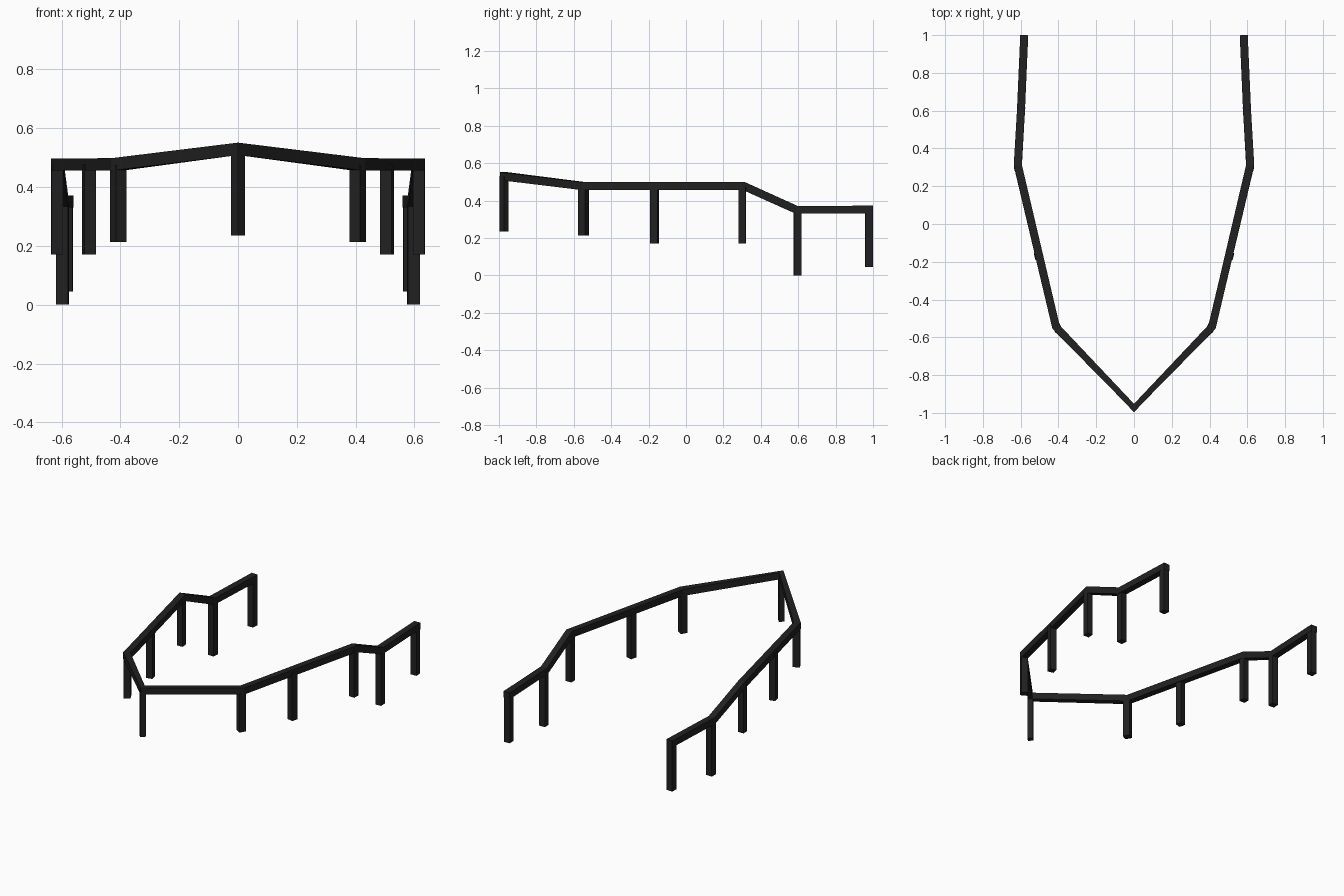
import bpy, bmesh, math
from mathutils import Vector

cube = bpy.data.objects.get("Cube")
if cube:
    bpy.data.objects.remove(cube, do_unlink=True)

black = bpy.data.materials.new("matte black")
black.use_nodes = True
COLOUR = (0.015, 0.015, 0.015, 1)
black.diffuse_color = COLOUR
bsdf = black.node_tree.nodes["Principled BSDF"]
bsdf.inputs["Base Color"].default_value = COLOUR
bsdf.inputs["Roughness"].default_value = 0.7


def make_object(name, bm):
    bmesh.ops.recalc_face_normals(bm, faces=bm.faces[:])
    mesh = bpy.data.meshes.new(name)
    bm.to_mesh(mesh)
    bm.free()
    mesh.materials.append(black)
    ob = bpy.data.objects.new(name, mesh)
    bpy.context.collection.objects.link(ob)
    return ob


def sweep_square(name, path, half):
    """Sweep a square section along a path, keeping it upright."""
    bm = bmesh.new()
    rings = []
    for i, p in enumerate(path):
        tangent = Vector()
        if i > 0:
            tangent += (p - path[i - 1]).normalized()
        if i < len(path) - 1:
            tangent += (path[i + 1] - p).normalized()
        tangent.normalize()
        side = tangent.cross(Vector((0, 0, 1))).normalized() * half
        up = side.cross(tangent).normalized() * half
        rings.append([bm.verts.new(p + a * side + b * up)
                      for a, b in ((-1, -1), (1, -1), (1, 1), (-1, 1))])
    for r, s in zip(rings, rings[1:]):
        for k in range(4):
            n = (k + 1) % 4
            bm.faces.new((r[k], r[n], s[n], s[k]))
    bm.faces.new(rings[0])
    bm.faces.new(rings[-1])
    return make_object(name, bm)


def post(name, x, y, bottom, top, size, angle):
    """Square upright turned to follow the rail."""
    bm = bmesh.new()
    bmesh.ops.create_cube(bm, size=1)
    for v in bm.verts:
        v.co = Vector((v.co.x * size, v.co.y * size, v.co.z * (top - bottom)))
    ob = make_object(name, bm)
    ob.location = (x, y, (top + bottom) / 2)
    ob.rotation_euler.z = math.radians(angle)


# Handrail: left half from the front tip to the back end, mirrored for the right
tip = Vector((0, -0.973, 0.53))
left = [Vector(p) for p in ((0.413, -0.545, 0.477), (0.615, 0.31, 0.477),
                            (0.599, 0.59, 0.351), (0.581, 1.0, 0.351))]
right = [Vector((-p.x, p.y, p.z)) for p in reversed(left)]
sweep_square("handrail", right + [tip] + left, 0.0212)

# Posts: name, x, y, bottom, top, size, turn
post("front_post", 0, -0.973, 0.235, 0.53, 0.034, 45)
side_posts = (
    ("corner_post", 0.407, -0.548, 0.214, 0.475, 0.042, -29),
    ("middle_post", 0.507, -0.168, 0.17, 0.477, 0.04, -13.5),
    ("bend_post", 0.615, 0.301, 0.17, 0.475, 0.039, -3),
    ("lower_post", 0.597, 0.597, 0.0, 0.35, 0.041, 3),
    ("end_post", 0.582, 0.978, 0.045, 0.351, 0.041, 3),
)
for name, x, y, bottom, top, size, turn in side_posts:
    for label, s in (("left", 1), ("right", -1)):
        post(f"{label}_{name}", s * x, y, bottom, top, size, s * turn)
